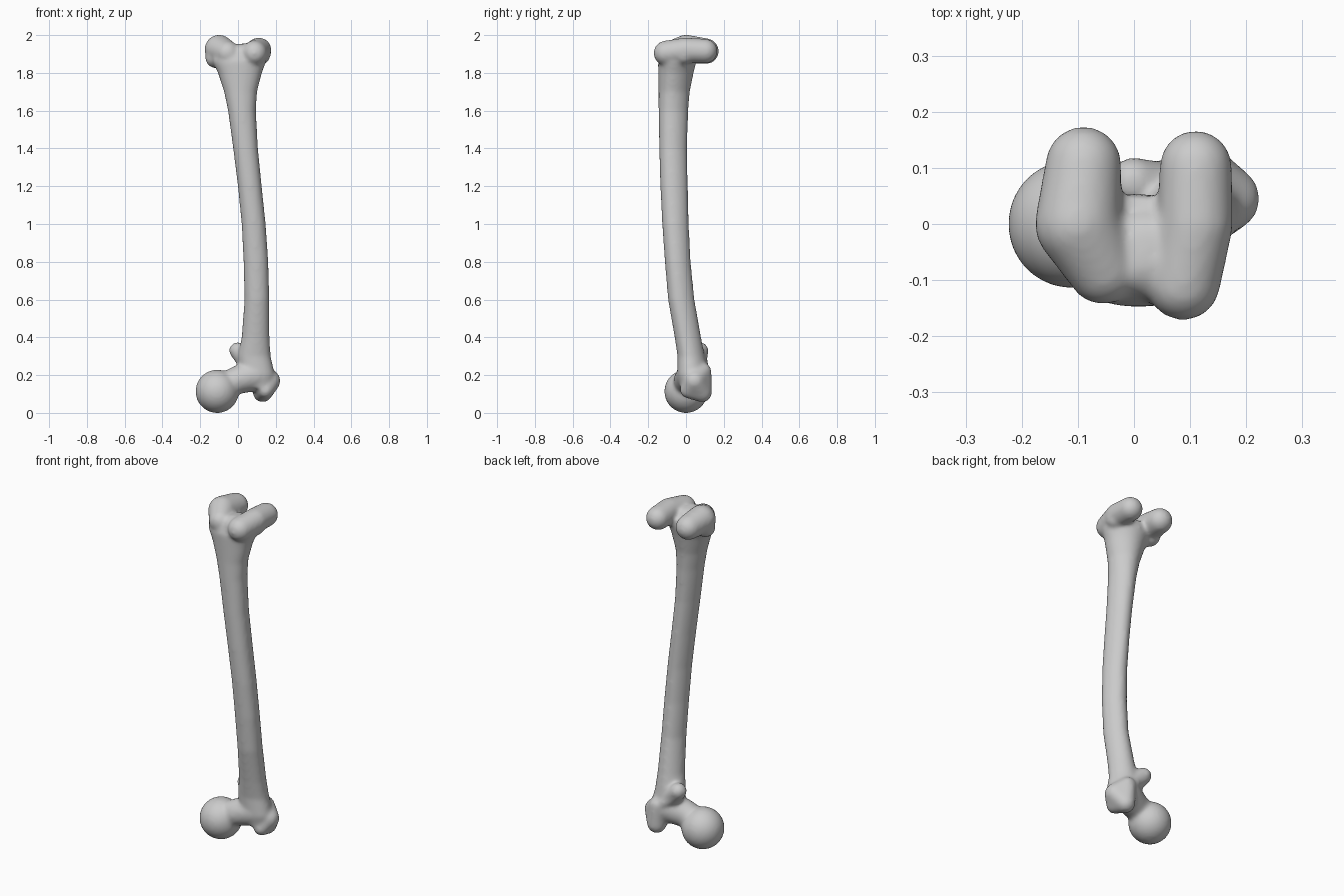
import bpy, bmesh, math

cube = bpy.data.objects.get("Cube")
if cube:
    bpy.data.objects.remove(cube, do_unlink=True)

bone = bmesh.new()


def absorb(part):
    """Add one closed part to the bone and free it."""
    bmesh.ops.recalc_face_normals(part, faces=part.faces[:])
    mesh = bpy.data.meshes.new("part")
    part.to_mesh(mesh)
    part.free()
    bone.from_mesh(mesh)
    bpy.data.meshes.remove(mesh)


def hull(*balls):
    """Tight skin around balls given as (x, y, z, radius)."""
    part = bmesh.new()
    for x, y, z, r in balls:
        made = bmesh.ops.create_icosphere(part, subdivisions=4, radius=r)
        bmesh.ops.translate(part, verts=made["verts"], vec=(x, y, z))
    if len(balls) > 1:
        bmesh.ops.delete(part, geom=part.edges[:], context="EDGES_FACES")
        bmesh.ops.convex_hull(part, input=part.verts[:])
        loose = [v for v in part.verts if not v.link_faces]
        bmesh.ops.delete(part, geom=loose, context="VERTS")
    absorb(part)


def chain(*balls):
    for pair in zip(balls, balls[1:]):
        hull(*pair)


def loft(sections, sides=40):
    """Tube through (z, x0, x1, y0, y1) sections, narrower at the back."""
    part = bmesh.new()
    rings = []
    for z, x0, x1, y0, y1 in sections:
        ring = []
        for i in range(sides):
            t = math.tau * i / sides
            x = (x0 + x1) / 2 + (x1 - x0) / 2 * math.cos(t) * (1 - 0.15 * math.sin(t))
            y = (y0 + y1) / 2 + (y1 - y0) / 2 * math.sin(t)
            ring.append(part.verts.new((x, y, z)))
        rings.append(ring)
    for a, b in zip(rings, rings[1:]):
        for i in range(sides):
            j = (i + 1) % sides
            part.faces.new((a[i], a[j], b[j], b[i]))
    part.faces.new(rings[0])
    part.faces.new(rings[-1])
    absorb(part)


# Curved shaft
loft([
    (0.13, 0.04, 0.18, -0.03, 0.11),
    (0.20, 0.01, 0.195, -0.045, 0.115),
    (0.30, 0.00, 0.172, -0.045, 0.10),
    (0.40, 0.02, 0.166, -0.06, 0.08),
    (0.60, 0.035, 0.165, -0.095, 0.045),
    (0.80, 0.03, 0.16, -0.112, 0.025),
    (1.00, 0.02, 0.146, -0.126, 0.015),
    (1.20, 0.00, 0.125, -0.136, 0.01),
    (1.40, -0.025, 0.105, -0.142, 0.006),
    (1.60, -0.052, 0.094, -0.145, 0.012),
    (1.70, -0.073, 0.10, -0.145, 0.02),
    (1.80, -0.105, 0.125, -0.147, 0.04),
    (1.86, -0.135, 0.148, -0.148, 0.055),
    (1.91, -0.13, 0.14, -0.13, 0.05),
])

# Ball head and neck
hull((-0.11, 0.0, 0.114, 0.115))
chain((-0.09, 0.0, 0.135, 0.07), (0.0, 0.01, 0.175, 0.074), (0.09, 0.035, 0.2, 0.085))

# Large outer knob
hull((0.13, 0.085, 0.108, 0.052), (0.168, 0.045, 0.17, 0.057),
     (0.12, 0.09, 0.22, 0.045), (0.145, 0.01, 0.12, 0.042))

# Small inner knob and the crest joining the two
hull((-0.002, 0.074, 0.33, 0.045), (0.06, 0.05, 0.27, 0.06))
hull((0.0, 0.075, 0.31, 0.03), (0.12, 0.1, 0.21, 0.03))

# Two rounded condyles with a notch between them at the back
chain((-0.055, -0.08, 1.905, 0.064), (-0.10, 0.0, 1.925, 0.077),
      (-0.09, 0.106, 1.915, 0.068))
chain((0.088, -0.106, 1.905, 0.066), (0.11, 0.0, 1.92, 0.067),
      (0.11, 0.102, 1.915, 0.065))

# Groove floor and side bumps
hull((0.02, -0.07, 1.892, 0.064), (0.02, -0.03, 1.892, 0.06))
hull((-0.12, -0.01, 1.878, 0.053))
hull((0.12, -0.01, 1.895, 0.052))

mesh = bpy.data.meshes.new("thigh_bone")
bone.to_mesh(mesh)
bone.free()
obj = bpy.data.objects.new("thigh_bone", mesh)
bpy.context.collection.objects.link(obj)

# Fuse the parts and soften the joins
remesh = obj.modifiers.new("fuse", "REMESH")
remesh.mode = "VOXEL"
remesh.voxel_size = 0.009
remesh.use_smooth_shade = True
soften = obj.modifiers.new("soften", "SMOOTH")
soften.factor = 0.5
soften.iterations = 14

# Single bone colour
grey = bpy.data.materials.new("bone_grey")
grey.use_nodes = True
colour = (0.6, 0.6, 0.6, 1.0)
grey.diffuse_color = colour
grey.node_tree.nodes["Principled BSDF"].inputs["Base Color"].default_value = colour
mesh.materials.append(grey)
for face in mesh.polygons:
    face.use_smooth = True
